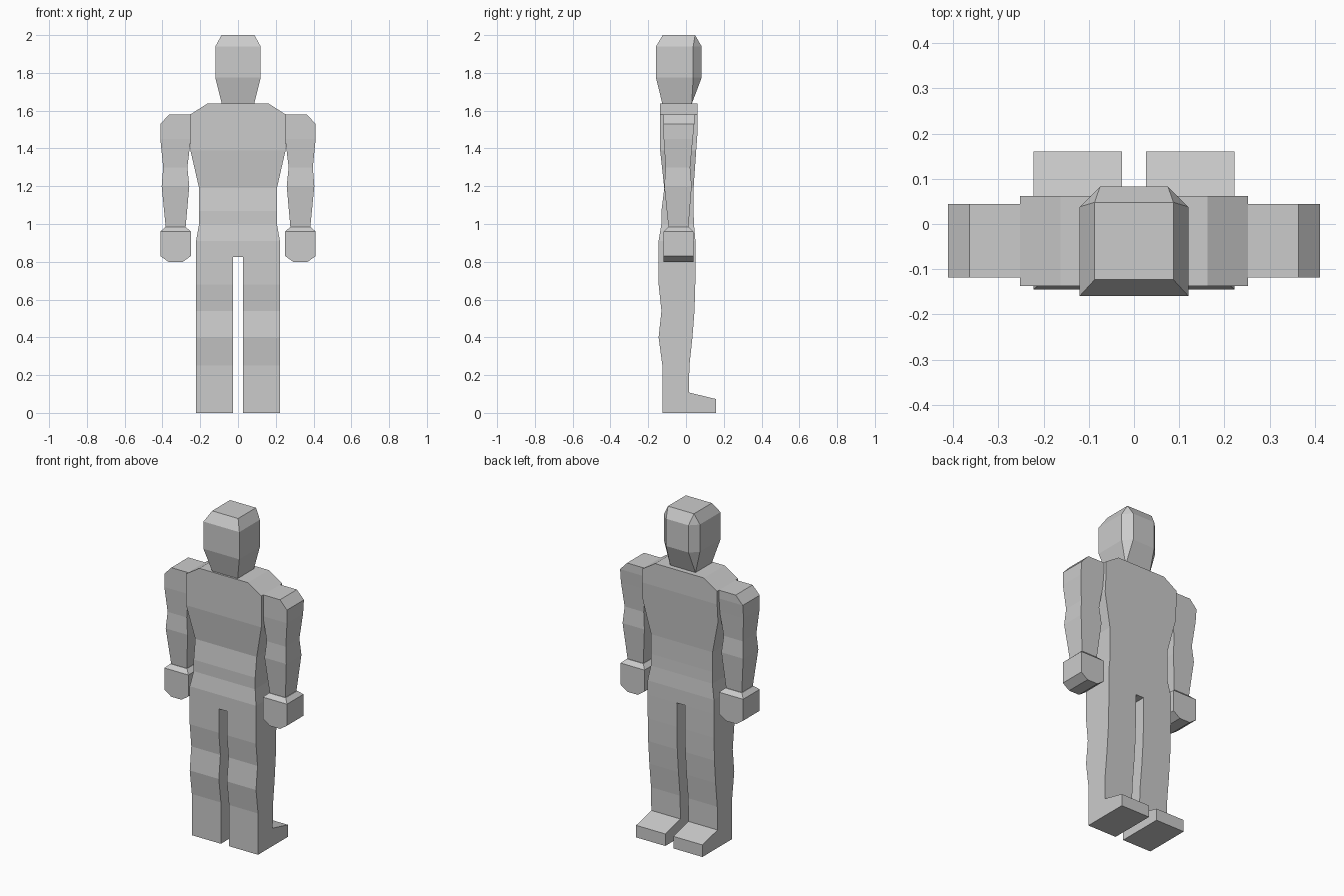
import bpy, bmesh

grey = bpy.data.materials.new("plain grey")
grey.diffuse_color = (0.6, 0.6, 0.6, 1)


def finish(name, bm):
    bmesh.ops.remove_doubles(bm, verts=bm.verts, dist=0.0005)
    bmesh.ops.recalc_face_normals(bm, faces=bm.faces)
    mesh = bpy.data.meshes.new(name)
    bm.to_mesh(mesh)
    bm.free()
    mesh.materials.append(grey)
    obj = bpy.data.objects.new(name, mesh)
    bpy.context.collection.objects.link(obj)
    return obj


def loft(name, rings):
    """Skin a stack of equal-length point rings and cap both ends."""
    bm = bmesh.new()
    rows = [[bm.verts.new(p) for p in ring] for ring in rings]
    n = len(rows[0])
    for a, b in zip(rows, rows[1:]):
        for i in range(n):
            j = (i + 1) % n
            bm.faces.new((a[i], a[j], b[j], b[i]))
    bm.faces.new(rows[0])
    bm.faces.new(rows[-1])
    return finish(name, bm)


def box_ring(z, x0, x1, y0, y1):
    return [(x0, y0, z), (x1, y0, z), (x1, y1, z), (x0, y1, z)]


def head_ring(z, w, y0, y1, c):
    # rectangle with two corners cut by c
    return [(-w, y0, z), (w, y0, z), (w, y1 - c, z), (w - c, y1, z),
            (c - w, y1, z), (-w, y1 - c, z)]


# Head, tapering to plain rectangles at crown and neck
loft("head", [head_ring(1.635, 0.085, -0.125, 0.03, 0),
              head_ring(1.775, 0.12, -0.159, 0.083, 0.045),
              head_ring(1.94, 0.12, -0.159, 0.083, 0.045),
              head_ring(2.0, 0.087, -0.123, 0.048, 0)])

# Torso: height, half width, y range
torso = [(0.825, 0.222, -0.145, 0.05), (0.91, 0.222, -0.145, 0.05),
         (1.0, 0.206, -0.13, 0.042), (1.07, 0.206, -0.13, 0.04),
         (1.19, 0.206, -0.115, 0.04), (1.39, 0.252, -0.137, 0.054),
         (1.5, 0.252, -0.137, 0.062), (1.58, 0.252, -0.137, 0.062),
         (1.637, 0.163, -0.137, 0.062)]
loft("torso", [box_ring(z, -w, w, a, b) for z, w, a, b in torso])

# Side profile of leg and foot (y, z)
leg = [(-0.125, 0), (0.16, 0), (0.16, 0.073), (0.015, 0.108), (0.018, 0.25),
       (0.034, 0.4), (0.045, 0.54), (0.049, 0.68), (0.05, 0.825),
       (-0.145, 0.825), (-0.145, 0.68), (-0.13, 0.54), (-0.145, 0.4), (-0.125, 0.25)]

# Arm and hand: height, inner x, outer x, y range
arm = [(0.975, 0.278, 0.382, -0.092, 0.012), (1.2, 0.258, 0.404, -0.115, 0.03),
       (1.3, 0.268, 0.396, -0.108, 0.022), (1.45, 0.25, 0.411, -0.118, 0.036),
       (1.53, 0.25, 0.411, -0.118, 0.044), (1.58, 0.25, 0.364, -0.118, 0.044)]
hand = [(0.798, 0.295, 0.366, -0.118, 0.04), (0.83, 0.25, 0.411, -0.118, 0.04),
        (0.96, 0.25, 0.411, -0.118, 0.04), (0.983, 0.275, 0.386, -0.095, 0.016)]

for side, s in (("left", -1), ("right", 1)):
    loft(side + "_leg", [[(s * x, y, z) for y, z in leg] for x in (0.027, 0.222)])
    for part, rows in (("arm", arm), ("hand", hand)):
        loft(f"{side}_{part}", [box_ring(z, s * a, s * b, c, d) for z, a, b, c, d in rows])
